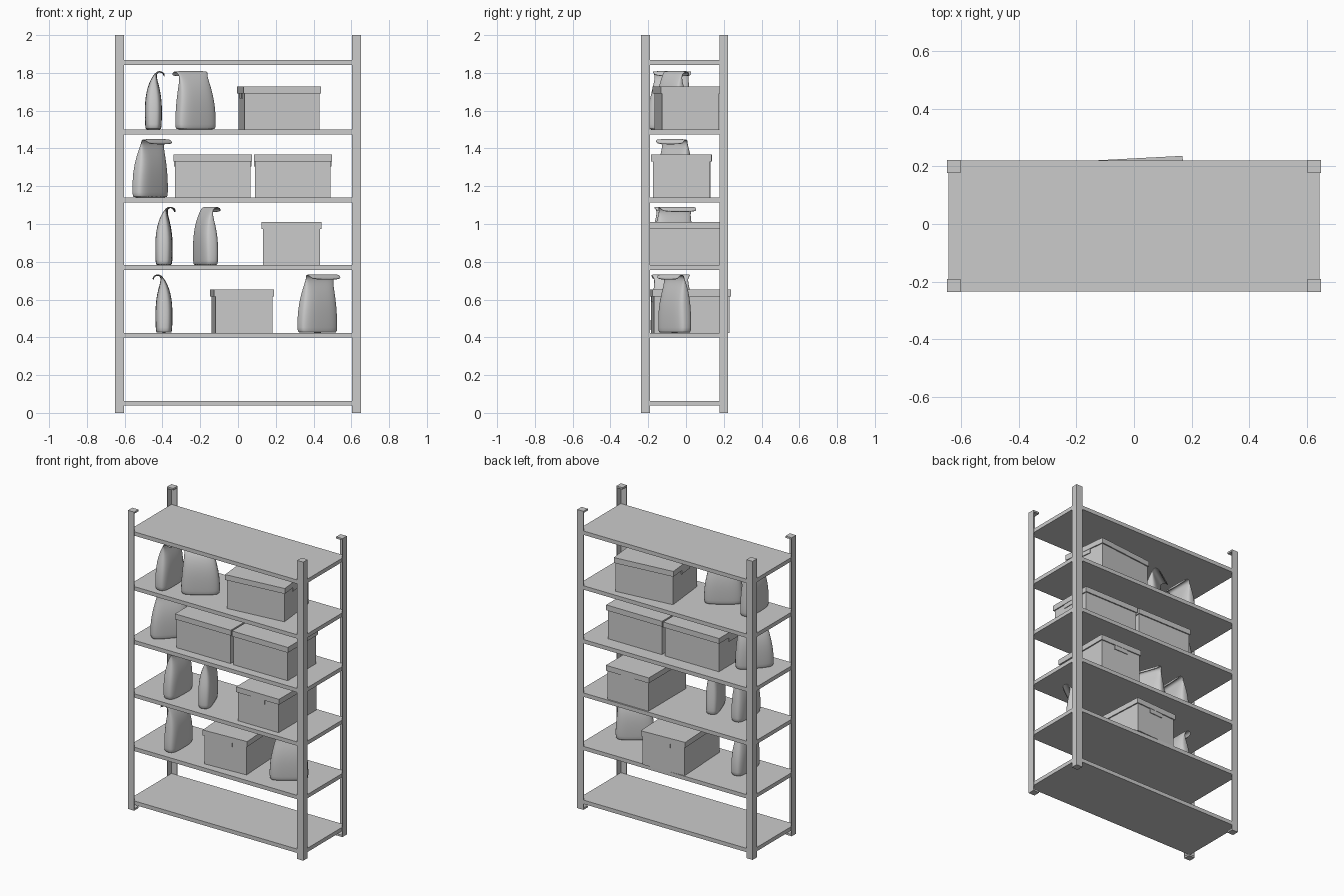
import bpy, bmesh, math
from mathutils import Vector, Matrix

if "Cube" in bpy.data.objects:
    bpy.data.objects.remove(bpy.data.objects["Cube"])

X, Y0, Y1 = 0.65, -0.237, 0.223      # rack outline
POST, WALL = 0.046, 0.004
SHELVES = [0.064, 0.424, 0.782, 1.14, 1.50, 1.867]   # upper faces


def finish(bm, name, loc=(0, 0, 0), angle=0):
    bmesh.ops.recalc_face_normals(bm, faces=bm.faces)
    me = bpy.data.meshes.new(name)
    bm.to_mesh(me)
    bm.free()
    ob = bpy.data.objects.new(name, me)
    bpy.context.collection.objects.link(ob)
    ob.location = loc
    ob.rotation_euler.z = math.radians(angle)
    return ob


def add_block(bm, lo, hi):
    lo, hi = Vector(lo), Vector(hi)
    m = Matrix.Translation((lo + hi) / 2) @ Matrix.Diagonal((*(hi - lo), 1))
    bmesh.ops.create_cube(bm, size=1, matrix=m)


def prism(bm, pts, z0, z1):
    face = bm.faces.new([bm.verts.new((x, y, z0)) for x, y in pts])
    ext = bmesh.ops.extrude_face_region(bm, geom=[face])["geom"]
    bmesh.ops.translate(bm, vec=(0, 0, z1 - z0),
                        verts=[v for v in ext if isinstance(v, bmesh.types.BMVert)])
    if face not in bm.faces:
        return
    face.normal_update()


# Corner posts: L-shaped angle with square end caps
def post(name, cx, cy, sx, sy):
    bm = bmesh.new()
    p, w = POST, WALL
    outline = [(0, 0), (p, 0), (p, w), (w, w), (w, p), (0, p)]
    prism(bm, [(cx + sx * a, cy + sy * b) for a, b in outline], 0.01, 1.99)
    for z in (0, 1.988):
        a, b = sorted((cx, cx + sx * p)), sorted((cy, cy + sy * p))
        add_block(bm, (a[0], b[0], z), (a[1], b[1], z + 0.012))
    finish(bm, name)


for side, sx in (("left", 1), ("right", -1)):
    for end, cy, sy in (("front", Y0, 1), ("back", Y1, -1)):
        post(f"{end}_{side}_post", -sx * X, cy, sx, sy)

# Shelf boards sitting inside the angles
for i, z in enumerate(SHELVES):
    bm = bmesh.new()
    add_block(bm, (-X + WALL, Y0 + 0.003, z - 0.026), (X - WALL, Y1 - 0.003, z))
    finish(bm, f"shelf_{i + 1}")


# Storage box: body, overhanging lid and a handle tab on each short end
def storage_box(n, x, y, shelf, angle):
    loc = (x, y, SHELVES[shelf])
    bm = bmesh.new()
    add_block(bm, (-0.2, -0.151, 0), (0.2, 0.151, 0.2))
    finish(bm, f"box_body_{n}", loc, angle)
    bm = bmesh.new()
    add_block(bm, (-0.207, -0.159, 0.192), (0.207, 0.159, 0.228))
    finish(bm, f"box_lid_{n}", loc, angle)
    bm = bmesh.new()
    for s in (-1, 1):
        a, b = sorted((s * 0.198, s * 0.205))
        add_block(bm, (a, -0.05, 0.164), (b, 0.05, 0.195))
    finish(bm, f"box_handles_{n}", loc, angle)


for n, args in enumerate([(0.021, 0.022, 1, 93), (0.283, 0.01, 2, 90),
                          (-0.134, -0.022, 3, 0), (0.291, -0.025, 3, 0),
                          (0.218, 0.003, 4, 6)]):
    storage_box(n + 1, *args)

# Paper bag sections: y, z, width, depth, x shift
BAG = [(0, 0, .225, .078, 0), (0, .004, .235, .085, 0), (0, .05, .238, .090, 0),
       (0, .12, .228, .092, 0), (0, .18, .210, .082, .003), (-.001, .23, .192, .060, .006),
       (-.004, .265, .180, .034, .008), (-.010, .288, .180, .016, .009),
       (-.018, .301, .198, .009, .010), (-.030, .307, .204, .008, .010),
       (-.045, .304, .204, .008, .010), (-.056, .294, .196, .008, .014),
       (-.057, .281, .174, .008, .022)]


# Bag lofted from rounded sections along a path that curls over at the top
def paper_bag(n, x, y, shelf, angle):
    bm, rings, seg = bmesh.new(), [], 28
    for i, (py, pz, w, d, sx) in enumerate(BAG):
        a, b = BAG[max(i - 1, 0)], BAG[min(i + 1, len(BAG) - 1)]
        t = Vector((b[0] - a[0], b[1] - a[1])).normalized()
        ring = []
        for k in range(seg):
            c, s = math.cos(math.tau * k / seg), math.sin(math.tau * k / seg)
            u = math.copysign(abs(c) ** 0.6, c) * w / 2
            v = math.copysign(abs(s) ** 0.6, s) * d / 2
            ring.append(bm.verts.new((sx + u, py + v * t.y, pz - v * t.x)))
        rings.append(ring)
    for r, q in zip(rings, rings[1:]):
        for k in range(seg):
            bm.faces.new((r[k], r[k - 1], q[k - 1], q[k]))
    bm.faces.new(rings[0])
    bm.faces.new(rings[-1])
    ob = finish(bm, f"paper_bag_{n}", (x, y, SHELVES[shelf]), angle)
    sub = ob.modifiers.new("smooth", "SUBSURF")
    sub.levels = sub.render_levels = 1
    ob.data.shade_smooth()


for n, args in enumerate([(0.42, -0.06, 1, 36), (-0.392, -0.07, 1, -90),
                          (-0.392, -0.075, 2, 88), (-0.172, -0.07, 2, 110),
                          (-0.465, -0.06, 3, 48), (-0.225, -0.075, 4, 214),
                          (-0.448, -0.085, 4, 90)]):
    paper_bag(n + 1, *args)
